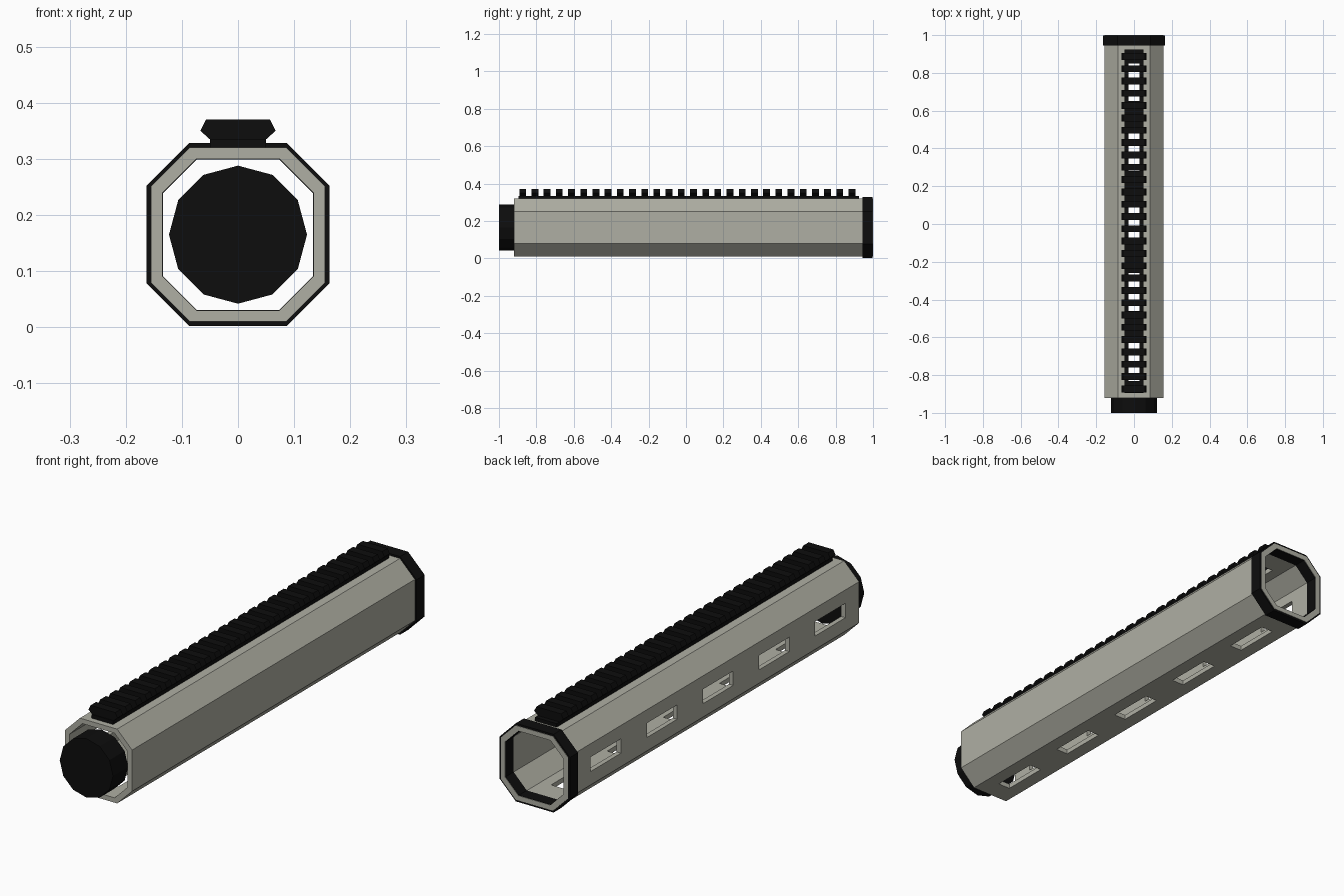
import bpy
import bmesh
import math

cube = bpy.data.objects.get("Cube")
if cube:
    bpy.data.objects.remove(cube, do_unlink=True)

MID_Z = 0.165


def material(name, rgb):
    mat = bpy.data.materials.new(name)
    mat.use_nodes = True
    mat.diffuse_color = (*rgb, 1)
    mat.node_tree.nodes["Principled BSDF"].inputs["Base Color"].default_value = (*rgb, 1)
    return mat


grey = material("warm grey", (0.43, 0.43, 0.37))
black = material("matte black", (0.004, 0.004, 0.004))


def add_object(name, bm, mat=None):
    bmesh.ops.recalc_face_normals(bm, faces=bm.faces)
    mesh = bpy.data.meshes.new(name)
    bm.to_mesh(mesh)
    bm.free()
    if mat:
        mesh.materials.append(mat)
    obj = bpy.data.objects.new(name, mesh)
    bpy.context.collection.objects.link(obj)
    return obj


def octagon(half, flat):
    """Chamfered square in x and z around the tube axis."""
    quarter = [(half, flat), (flat, half)]
    points = []
    for _ in range(4):
        points += [(x, z + MID_Z) for x, z in quarter]
        quarter = [(-z, x) for x, z in quarter]
    return points


def add_prism(bm, profile, y0, y1):
    front = [bm.verts.new((x, y0, z)) for x, z in profile]
    back = [bm.verts.new((x, y1, z)) for x, z in profile]
    bm.faces.new(front)
    bm.faces.new(back)
    for i in range(len(profile)):
        j = (i + 1) % len(profile)
        bm.faces.new((front[i], front[j], back[j], back[i]))


def add_ring(bm, outer, inner, y0, y1):
    loops = [[bm.verts.new((x, y, z)) for x, z in pts]
             for pts, y in ((outer, y0), (outer, y1), (inner, y1), (inner, y0))]
    n = len(outer)
    for k in range(4):
        a, b = loops[k], loops[(k + 1) % 4]
        for i in range(n):
            j = (i + 1) % n
            bm.faces.new((a[i], a[j], b[j], b[i]))


def rectangle(x0, x1, z0, z1):
    return [(x0, z0), (x1, z0), (x1, z1), (x0, z1)]


# Slot cutters: through top and bottom, and through one side wall
bm = bmesh.new()
for i in range(5):
    y = 0.01 + 0.37 * (i - 2)
    add_prism(bm, rectangle(-0.028, 0.028, -0.1, 0.345), y - 0.1, y + 0.1)
    add_prism(bm, rectangle(-0.25, -0.06, MID_Z - 0.03, MID_Z + 0.03), y - 0.1, y + 0.1)
cutter = add_object("slot_cutter", bm)
cutter.hide_render = True


def cut_slots(obj):
    mod = obj.modifiers.new("slots", "BOOLEAN")
    mod.operation = "DIFFERENCE"
    mod.solver = "EXACT"
    mod.object = cutter
    bpy.context.view_layer.update()
    graph = bpy.context.evaluated_depsgraph_get()
    mesh = bpy.data.meshes.new_from_object(obj.evaluated_get(graph))
    obj.modifiers.clear()
    obj.data = mesh


# Octagonal tube
bm = bmesh.new()
add_ring(bm, octagon(0.155, 0.086), octagon(0.135, 0.074), -0.92, 1.0)
cut_slots(add_object("octagonal_tube", bm, grey))

# Rear collar around the tube, also lining its mouth
bm = bmesh.new()
add_ring(bm, octagon(0.163, 0.087), octagon(0.134, 0.0735), 0.945, 0.998)
add_object("rear_collar", bm, black)

# Rail base on top of the tube
bm = bmesh.new()
add_prism(bm, rectangle(-0.05, 0.05, 0.318, 0.335), -0.895, 0.925)
cut_slots(add_object("rail_base", bm, black))

# Rail teeth
bm = bmesh.new()
half = [(0.048, 0.333), (0.067, 0.35), (0.057, 0.37)]
tooth = half + [(-x, z) for x, z in reversed(half)]
for i in range(28):
    y = -0.873 + 0.0652 * i
    add_prism(bm, tooth, y - 0.018, y + 0.018)
add_object("rail_teeth", bm, black)

# Twelve-sided plug at the front
bm = bmesh.new()
circle = [(0.123 * math.sin(math.tau * i / 12), MID_Z + 0.123 * math.cos(math.tau * i / 12))
          for i in range(12)]
add_prism(bm, circle, -1.0, -0.9)
add_object("front_plug", bm, black)

bpy.data.objects.remove(cutter, do_unlink=True)
